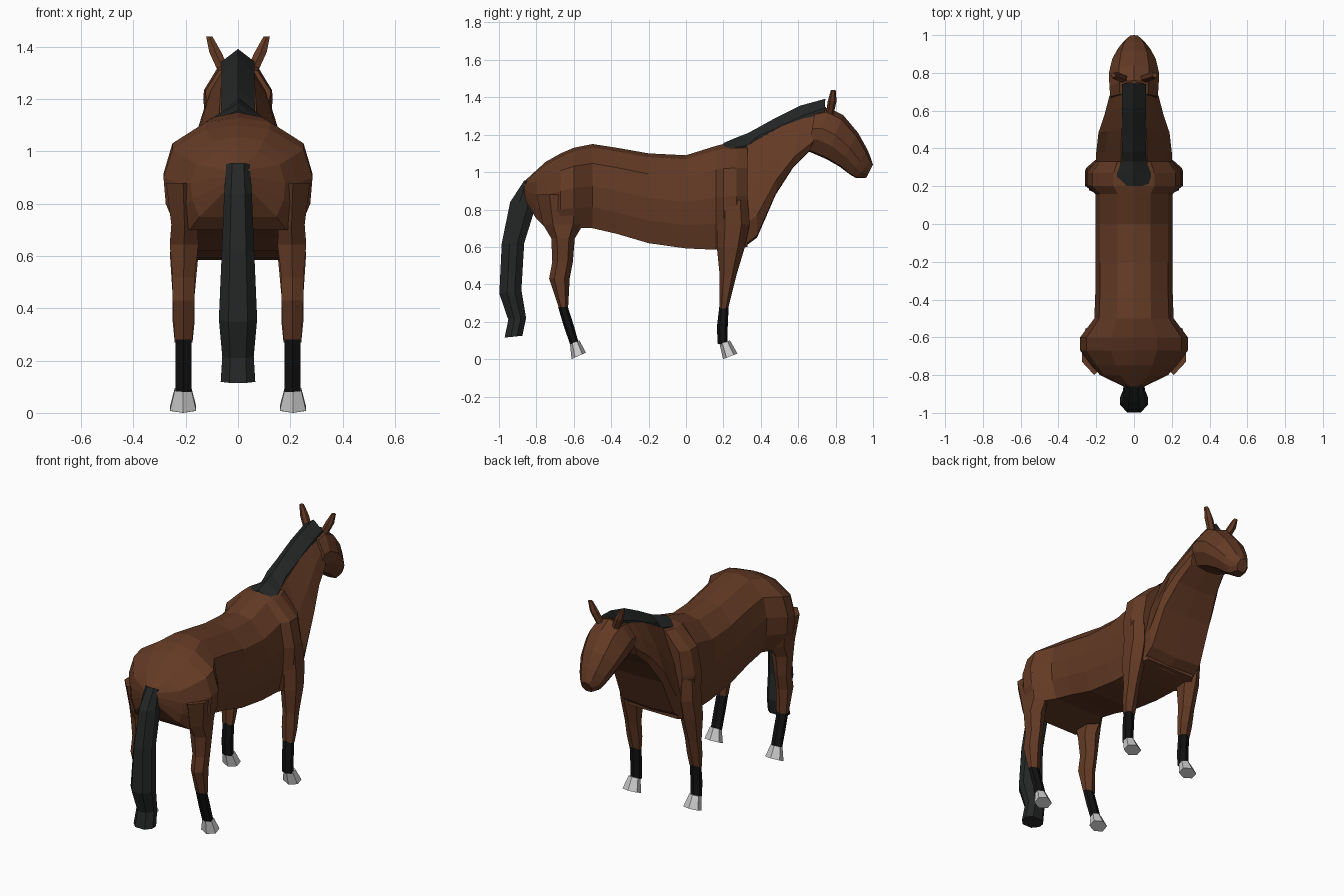
import bpy, bmesh
from mathutils import Vector


def material(name, rgb):
    m = bpy.data.materials.new(name)
    m.diffuse_color = (*rgb, 1)
    return m


BROWN = material("brown_coat", (0.125, 0.042, 0.018))
DARK = material("dark_hair", (0.018, 0.020, 0.020))
BLACK = material("black_sock", (0.006, 0.006, 0.006))
GREY = material("hoof_grey", (0.55, 0.55, 0.55))

# Half cross-sections: (share of half width, share of the way from a to b)
BARREL = [(0, 0), (.82, 0), (.97, .25), (1, .5), (.88, .77), (.43, .96), (0, 1)]
NECK = [(0, 0), (.9, .02), (1, .22), (.75, .6), (.35, .97), (0, 1)]
HEAD = [(0, 0), (.6, .03), (.95, .3), (1, .55), (.6, .9), (0, 1)]
HEX = [(0, 0), (1, .25), (1, .75), (0, 1)]
RIDGE = [(0, 0), (1, 0), (1, .4), (0, 1)]
ROUND = [(.5, 0), (1, .35), (1, .7), (.5, 1)]


def loft(name, section, rings, mat):
    """Skin rings given as (ya, za, yb, zb, centre x, half width)."""
    bm = bmesh.new()
    outline = section + [(-u, v) for u, v in reversed(section) if u > 0]
    loops = []
    for ya, za, yb, zb, cx, w in rings:
        a, b = Vector((cx, ya, za)), Vector((cx, yb, zb))
        loops.append([bm.verts.new(a.lerp(b, v) + Vector((u * w, 0, 0)))
                      for u, v in outline])
    n = len(outline)
    for p, q in zip(loops, loops[1:]):
        for i in range(n):
            j = (i + 1) % n
            bm.faces.new((p[i], p[j], q[j], q[i]))
    bm.faces.new(loops[0])
    bm.faces.new(loops[-1])
    bmesh.ops.recalc_face_normals(bm, faces=bm.faces)
    mesh = bpy.data.meshes.new(name)
    bm.to_mesh(mesh)
    bm.free()
    mesh.materials.append(mat)
    ob = bpy.data.objects.new(name, mesh)
    bpy.context.collection.objects.link(ob)
    return ob


# Barrel with wide rump and shoulder band: y, bottom, top, half width
body = [(-.865, .86, .95, .045), (-.80, .75, 1.01, .18), (-.75, .70, 1.055, .225),
        (-.67, .70, 1.10, .285), (-.60, .70, 1.13, .285), (-.50, .70, 1.15, .21),
        (-.37, .67, 1.13, .205), (-.20, .62, 1.10, .205), (0, .592, 1.09, .205),
        (.16, .585, 1.14, .205), (.20, .585, 1.15, .25), (.27, .59, 1.15, .25),
        (.33, .60, 1.15, .205)]
loft("body", BARREL, [(y, b, y, t, 0, w) for y, b, t, w in body], BROWN)

# Neck, broad at the chest and narrow at the crest
loft("neck", NECK, [
    (.30, .59, .30, 1.14, 0, .20), (.38, .65, .38, 1.19, 0, .20),
    (.48, .88, .50, 1.25, 0, .188), (.57, 1.02, .62, 1.31, 0, .155),
    (.66, 1.11, .75, 1.35, 0, .13)], BROWN)

# Head, tapering to the muzzle
loft("head", HEAD, [
    (.655, 1.11, .69, 1.33, 0, .125), (.68, 1.10, .76, 1.345, 0, .13),
    (.75, 1.07, .84, 1.305, 0, .133), (.82, 1.03, .92, 1.21, 0, .115),
    (.88, .985, .97, 1.12, 0, .085), (.91, .968, .99, 1.07, 0, .065),
    (.965, .97, 1.0, 1.04, 0, .035)], BROWN)

# Mane: a low collar at the withers, then a ridge along the crest
loft("mane", RIDGE, [
    (.20, 1.10, .20, 1.155, 0, .095), (.27, 1.10, .27, 1.185, 0, .09),
    (.33, 1.10, .33, 1.208, 0, .066), (.38, 1.16, .38, 1.235, 0, .064),
    (.47, 1.19, .47, 1.285, 0, .064), (.62, 1.26, .61, 1.355, 0, .064),
    (.74, 1.31, .745, 1.392, 0, .064)], DARK)

# Tail
loft("tail", ROUND, [
    (-.865, .955, -.83, .945, 0, .045), (-.94, .84, -.80, .83, 0, .053),
    (-.985, .62, -.865, .62, 0, .062), (-.998, .35, -.88, .37, 0, .073),
    (-.95, .21, -.855, .22, 0, .06), (-.97, .115, -.875, .125, 0, .066)], DARK)

# Legs: height, back y, front y, centre x, half width
legs = {
    "front": ([(.85, .17, .33, .20, .045), (.72, .165, .34, .204, .05),
               (.60, .165, .315, .206, .054), (.45, .18, .27, .208, .042),
               (.35, .178, .245, .208, .042), (.27, .178, .225, .208, .034)],
              [(.28, .178, .228, .208, .031), (.17, .165, .223, .208, .031),
               (.08, .17, .22, .208, .031)],
              [(.18, .08, .235, .10, .032), (.198, 0, .275, .03, .05)]),
    "hind": ([(.88, -.80, -.52, .21, .065), (.72, -.765, -.55, .205, .05),
              (.645, -.72, -.595, .206, .055), (.52, -.715, -.605, .208, .042),
              (.43, -.732, -.622, .208, .042), (.28, -.682, -.63, .208, .034)],
             [(.28, -.684, -.632, .208, .031), (.18, -.655, -.60, .208, .031),
              (.08, -.62, -.572, .208, .031)],
             [(-.62, .08, -.57, .10, .032), (-.612, 0, -.535, .035, .05)]),
}
for side, s in (("right", 1), ("left", -1)):
    for pos, (upper, sock, hoof) in legs.items():
        for part, rows, mat in (("leg", upper, BROWN), ("sock", sock, BLACK)):
            loft(f"{pos}_{part}_{side}", HEX,
                 [(a, z, b, z, s * x, w) for z, a, b, x, w in rows], mat)
        loft(f"{pos}_hoof_{side}", HEX,
             [(a, za, b, zb, s * .21, w) for a, za, b, zb, w in hoof], GREY)
    # Ears, splayed outward
    loft(f"ear_{side}", HEX, [
        (.745, 1.29, .785, 1.29, s * .045, .024), (.758, 1.38, .805, 1.38, s * .087, .023),
        (.775, 1.44, .80, 1.44, s * .11, .012)], BROWN)
